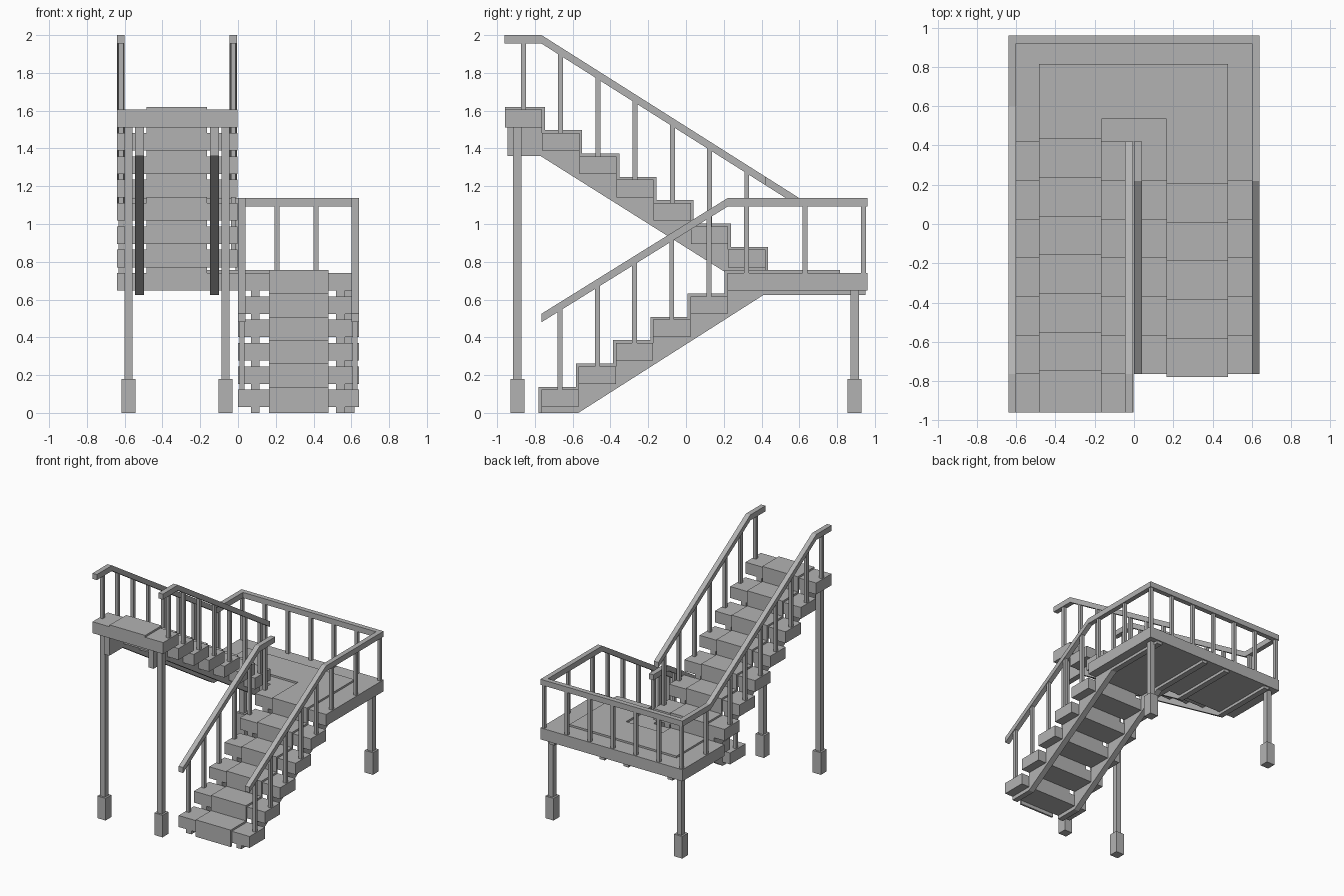
import bpy
import bmesh

cube = bpy.data.objects.get("Cube")
if cube:
    bpy.data.objects.remove(cube, do_unlink=True)

grey = bpy.data.materials.new("plain_grey")
grey.use_nodes = True
grey.diffuse_color = (0.45, 0.45, 0.45, 1)
bsdf = next(n for n in grey.node_tree.nodes if n.type == 'BSDF_PRINCIPLED')
bsdf.inputs["Base Color"].default_value = (0.45, 0.45, 0.45, 1)
bsdf.inputs["Roughness"].default_value = 0.8


def prism(name, outline, lo, hi, axis="x"):
    """Extrude a closed outline from lo to hi: (y, z) along x or (x, y) along z."""
    bm = bmesh.new()
    place = (lambda p: (lo, *p)) if axis == "x" else (lambda p: (*p, lo))
    face = bm.faces.new([bm.verts.new(place(p)) for p in outline])
    new = bmesh.ops.extrude_face_region(bm, geom=[face])["geom"]
    shift = (hi - lo, 0, 0) if axis == "x" else (0, 0, hi - lo)
    bmesh.ops.translate(bm, vec=shift, verts=[g for g in new if isinstance(g, bmesh.types.BMVert)])
    bmesh.ops.recalc_face_normals(bm, faces=bm.faces)
    mesh = bpy.data.meshes.new(name)
    bm.to_mesh(mesh)
    bm.free()
    mesh.materials.append(grey)
    obj = bpy.data.objects.new(name, mesh)
    bpy.context.scene.collection.objects.link(obj)
    return obj


def box(name, x, y, z):
    outline = [(x[0], y[0]), (x[1], y[0]), (x[1], y[1]), (x[0], y[1])]
    return prism(name, outline, z[0], z[1], "z")


def post(name, x, y, z0, z1, width):
    h = width / 2
    return box(name, (x - h, x + h), (y - h, y + h), (z0, z1))


RUN, RISE, THICK, MAT = 0.197, 0.1235, 0.093, 0.015
DECK = 0.741
EDGE = 0.64

# Each flight: front nosing (y, z of tread underside) of every tread, travel direction
lower = [(-0.765 + RUN * i, 0.03 + RISE * i) for i in range(5)]
upper = [(0.42 - RUN * i, DECK + 0.03 + RISE * i) for i in range(7)]


def treads(name, steps, way, x0, x1):
    for y, z in steps:
        box(name, (x0, x1), sorted((y, y + way * RUN)), (z, z + THICK))


treads("lower_tread", lower, 1, 0, EDGE)
treads("upper_tread", upper, -1, -EDGE, -0.003)


# Runner mats folded over the steps
def runner(name, steps, way, floor, x0, x1):
    inner, outer = [(steps[0][0], floor)], [(steps[0][0] - way * MAT, floor)]
    for y, z in steps:
        top = z + THICK
        inner += [(y, top), (y + way * RUN, top)]
        outer += [(y - way * MAT, top + MAT), (y + way * (RUN - MAT), top + MAT)]
    outer[-1] = (inner[-1][0], outer[-1][1])
    prism(name, outer + inner[::-1], x0, x1)


runner("lower_runner", lower + [(0.22, DECK - THICK)], 1, 0, 0.165, 0.48)
runner("upper_runner", upper, -1, DECK, -0.485, -0.165)
prism("landing_runner", [(0.48, 0.4), (0.48, 0.815), (-0.485, 0.815), (-0.485, 0.42),
                         (-0.165, 0.42), (-0.165, 0.535), (0.165, 0.535), (0.165, 0.4)],
      DECK, DECK + MAT, "z")

# Landing with a notch beside the upper flight
prism("landing", [(0, 0.22), (EDGE, 0.22), (EDGE, 0.96), (-EDGE, 0.96), (-EDGE, 0.42), (0, 0.42)],
      0.647, DECK, "z")


# Sawtooth stringers, running on as joists under the landing
def sawtooth(steps, way):
    line = []
    for y, z in steps:
        line += [(y, z), (y + way * RUN, z)]
    return line


lower_cut = sawtooth(lower, 1) + [(0.22, 0.66), (0.95, 0.66), (0.95, 0.624),
                                  (0.41, 0.624), (-0.57, 0), (-0.765, 0)]
upper_cut = sawtooth(upper, -1)
upper_cut[-1] = (-0.945, upper_cut[-1][1])
upper_cut += [(-0.945, 1.36), (-0.77, 1.36), (0.4, 0.624), (0.95, 0.624), (0.95, 0.66), (0.42, 0.66)]
for x in (0.068, 0.52):
    prism("lower_stringer", lower_cut, x, x + 0.047)
for x in (-0.545, -0.147):
    prism("upper_stringer", upper_cut, x, x + 0.047)

# Support posts on square feet
for x, y, top in ((-0.58, -0.893, 1.512), (-0.066, -0.893, 1.512),
                  (-0.58, 0.893, 0.66), (0.58, 0.893, 0.66)):
    post("support_post", x, y, 0.17, top, 0.044)
    post("post_foot", x, y, 0, 0.18, 0.074)


# Handrails, given by their top line
RAIL, WIDE = 0.045, 0.04


def handrail(name, line, x):
    prism(name, line + [(y, z - RAIL) for y, z in reversed(line)], x - WIDE / 2, x + WIDE / 2)


def height(line, y):
    for (y0, z0), (y1, z1) in zip(line, line[1:]):
        if y0 <= y <= y1:
            return z0 + (z1 - z0) * (y - y0) / (y1 - y0)


FLAT = 1.137
low_line = [(-0.765, 0.525), (0.22, FLAT), (0.96, FLAT)]
high_line = [(-0.96, 2.0), (-0.765, 2.0), (0.6, FLAT), (0.96, FLAT)]
low_inner = low_line[:2] + [(0.42, FLAT)]
high_inner = high_line[:2] + [(0.42, height(high_line, 0.42))]
SIDE = EDGE - WIDE / 2
handrail("lower_outer_rail", low_line, SIDE)
handrail("lower_inner_rail", low_inner, 0.021)
handrail("upper_outer_rail", high_line, -SIDE)
handrail("upper_inner_rail", high_inner, -0.025)
box("back_rail", (-EDGE + WIDE, EDGE - WIDE), (0.96 - WIDE, 0.96), (FLAT - RAIL, FLAT))


# Balusters on tread centres and around the landing
def baluster(x, y, floor, line):
    post("baluster", x, y, floor, height(line, y) - RAIL / 2, 0.026)


for y, z in lower:
    for x, line in ((SIDE, low_line), (0.021, low_inner)):
        baluster(x, y + RUN / 2, z + THICK, line)
for y, z in upper:
    for x, line in ((-SIDE, high_line), (-0.025, high_inner)):
        baluster(x, y - RUN / 2, z + THICK, line)
baluster(0.021, 0.32, DECK, low_inner)
baluster(SIDE, 0.32, DECK, low_line)
for x, line in ((SIDE, low_line), (-SIDE, high_line)):
    baluster(x, 0.63, DECK, line)
for i in range(7):
    baluster(-SIDE + i * SIDE / 3, 0.94, DECK, low_line)
